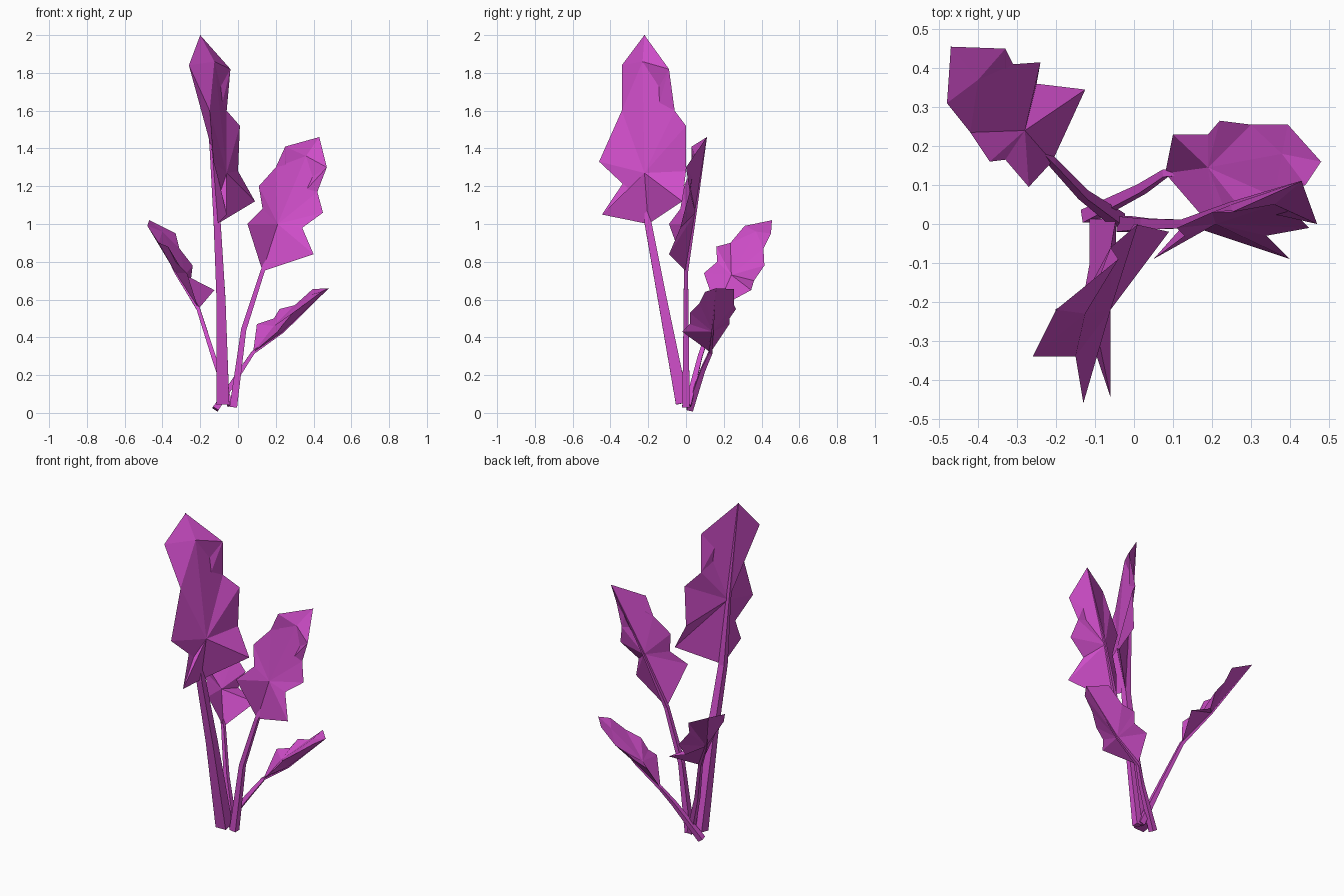
import bpy
import bmesh
from mathutils import Vector

cube = bpy.data.objects.get("Cube")
if cube:
    bpy.data.objects.remove(cube, do_unlink=True)

# One flat plant colour
magenta = bpy.data.materials.new("magenta_leaf")
magenta.use_nodes = True
colour = (0.62, 0.075, 0.58, 1.0)
magenta.diffuse_color = colour
shader = magenta.node_tree.nodes["Principled BSDF"]
shader.inputs["Base Color"].default_value = colour
shader.inputs["Roughness"].default_value = 0.8


def finish(bm, name):
    """Turn a bmesh into a flat-shaded object."""
    bmesh.ops.recalc_face_normals(bm, faces=bm.faces[:])
    mesh = bpy.data.meshes.new(name)
    bm.to_mesh(mesh)
    bm.free()
    mesh.materials.append(magenta)
    obj = bpy.data.objects.new(name, mesh)
    bpy.context.scene.collection.objects.link(obj)
    return obj


def make_stem(name, path, radii):
    """Sweep a tapering four-sided tube along a path."""
    bm = bmesh.new()
    points = [Vector(p) for p in path]
    rings = []
    for i, (point, radius) in enumerate(zip(points, radii)):
        along = points[min(i + 1, len(points) - 1)] - points[max(i - 1, 0)]
        across = Vector((0, 1, 0)).cross(along).normalized()
        other = along.cross(across).normalized()
        corners = [(1, 1), (-1, 1), (-1, -1), (1, -1)]
        rings.append([bm.verts.new(point + (across * a + other * b) * radius)
                      for a, b in corners])
    for low, high in zip(rings, rings[1:]):
        for k in range(4):
            n = (k + 1) % 4
            bm.faces.new((low[k], low[n], high[n], high[k]))
    bm.faces.new(rings[0])
    bm.faces.new(rings[-1])
    return finish(bm, name)


def make_blade(name, base, tip, sides, heart, crest, back):
    """Lobed leaf: creased front around heart and crest, keeled back.

    Each side lists shoulder, notch, lobe, notch and lower corner.
    """
    bm = bmesh.new()
    base, tip, heart, crest, back = [bm.verts.new(p) for p in (base, tip, heart, crest, back)]
    for side in sides:
        edge = [tip] + [bm.verts.new(p) for p in side] + [base]
        for i, (a, b) in enumerate(zip(edge, edge[1:])):
            bm.faces.new((a, b, crest if i < 2 else heart))
            bm.faces.new((b, a, back))
        bm.faces.new((edge[2], heart, crest))
    return finish(bm, name)


def make_leaf(name, root, bend, thickness, base, tip, sides, heart, crest, back):
    """Blade plus a stem that runs on as a rib behind it."""
    make_blade(name + "_blade", base, tip, sides, heart, crest, back)
    r = thickness
    make_stem(name + "_stem", (root, bend, base, back, tip),
              (r, r * 0.7, r * 0.55, r * 0.3, r * 0.05))


# Tall front leaf
make_leaf(
    "tall_leaf", (-0.08, -0.02, 0.05), (-0.09, -0.125, 0.6), 0.034,
    base=(-0.11, -0.2, 1.0), tip=(-0.2, -0.22, 2.0),
    sides=[
        [(-0.26, -0.34, 1.84), (-0.15, -0.34, 1.6), (-0.13, -0.46, 1.33),
         (-0.09, -0.3, 1.18), (-0.06, -0.445, 1.05)],
        [(-0.04, -0.09, 1.82), (-0.06, -0.06, 1.6), (0.01, 0, 1.52),
         (0, 0, 1.28), (0.09, -0.02, 1.12)],
    ],
    heart=(-0.06, -0.22, 1.27), crest=(-0.125, -0.23, 1.86), back=(-0.14, -0.21, 1.4))

# Middle leaf on the left
make_leaf(
    "middle_leaf", (-0.025, 0, 0.03), (0.03, 0, 0.44), 0.02,
    base=(0.13, 0, 0.75), tip=(0.43, 0.11, 1.46),
    sides=[
        [(0.47, 0, 1.3), (0.42, 0.02, 1.17), (0.45, -0.01, 1.06),
         (0.34, -0.03, 0.98), (0.4, -0.09, 0.84)],
        [(0.25, 0.03, 1.41), (0.2, 0.03, 1.3), (0.11, -0.01, 1.2),
         (0.13, -0.03, 1.08), (0.05, -0.09, 1.0)],
    ],
    heart=(0.21, 0, 1.0), crest=(0.36, 0.05, 1.36), back=(0.25, 0.05, 1.06))

# Rear leaf on the right
make_leaf(
    "rear_leaf", (-0.04, 0.01, 0.04), (-0.13, 0.075, 0.3), 0.017,
    base=(-0.21, 0.16, 0.55), tip=(-0.47, 0.455, 1.02),
    sides=[
        [(-0.33, 0.45, 0.95), (-0.31, 0.41, 0.87), (-0.24, 0.415, 0.78),
         (-0.25, 0.36, 0.7), (-0.125, 0.345, 0.65)],
        [(-0.48, 0.31, 0.99), (-0.42, 0.235, 0.9), (-0.37, 0.16, 0.88),
         (-0.33, 0.165, 0.8), (-0.27, 0.095, 0.74)],
    ],
    heart=(-0.28, 0.24, 0.73), crest=(-0.4, 0.37, 0.96), back=(-0.33, 0.275, 0.74))

# Low leaf on the left
make_leaf(
    "low_leaf", (-0.12, 0.02, 0.02), (0.02, 0.09, 0.23), 0.017,
    base=(0.08, 0.13, 0.32), tip=(0.48, 0.16, 0.66),
    sides=[
        [(0.395, 0.255, 0.655), (0.3, 0.255, 0.57), (0.22, 0.265, 0.55),
         (0.19, 0.23, 0.5), (0.1, 0.23, 0.47)],
        [(0.44, 0.1, 0.64), (0.36, 0.07, 0.58), (0.29, 0.02, 0.53),
         (0.24, 0.02, 0.47), (0.21, -0.02, 0.43)],
    ],
    heart=(0.19, 0.145, 0.46), crest=(0.38, 0.18, 0.625), back=(0.24, 0.14, 0.43))
